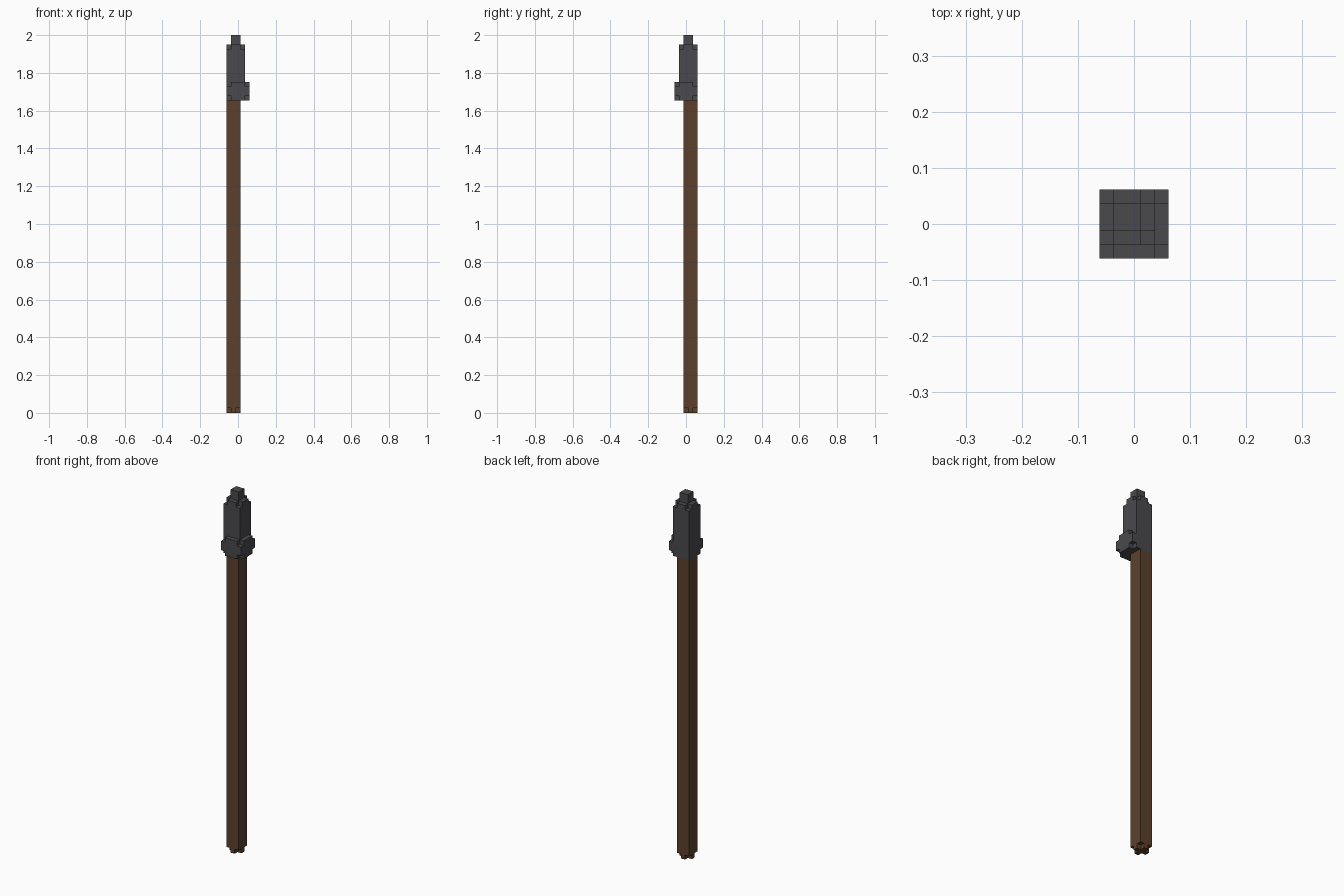
import bpy
import bmesh
from itertools import product
from mathutils import Vector

cube = bpy.data.objects.get("Cube")
if cube:
    bpy.data.objects.remove(cube, do_unlink=True)

UNIT = 2 / 81                              # edge of one block
ORIGIN = Vector((-2.5, -2.5, 0))


def make_material(name, color):
    mat = bpy.data.materials.new(name)
    mat.use_nodes = True
    mat.diffuse_color = color
    mat.node_tree.nodes["Principled BSDF"].inputs["Base Color"].default_value = color
    return mat


def block(low, high, notch_layers=(), keep=()):
    """Filled cells of a box; corner cells are missing in the notched layers."""
    xs, ys = (low[0], high[0] - 1), (low[1], high[1] - 1)
    cells = set(product(*(range(a, b) for a, b in zip(low, high))))
    return {c for c in cells if not (c[2] in notch_layers and c[0] in xs
                                     and c[1] in ys and c[:2] not in keep)}


def build(name, cells, solid, mat):
    """Skin the cells with their outer faces and merge the flat areas."""
    bm = bmesh.new()
    for cell in cells:
        for axis, side in product(range(3), (0, 1)):
            neighbour = list(cell)
            neighbour[axis] += 2 * side - 1
            if tuple(neighbour) in solid:
                continue
            corner = Vector(cell) + ORIGIN
            corner[axis] += side
            u, v = Vector(), Vector()
            u[(axis + 1) % 3] = 1
            v[(axis + 2) % 3] = 1
            loop = [corner, corner + u, corner + u + v, corner + v]
            if not side:
                loop.reverse()
            bm.faces.new([bm.verts.new(p * UNIT) for p in loop])
    bmesh.ops.remove_doubles(bm, verts=bm.verts, dist=UNIT / 100)
    bmesh.ops.dissolve_limit(bm, angle_limit=0.01, verts=bm.verts, edges=bm.edges)
    mesh = bpy.data.meshes.new(name)
    bm.to_mesh(mesh)
    bm.free()
    mesh.materials.append(mat)
    bpy.context.collection.objects.link(bpy.data.objects.new(name, mesh))


wood = make_material("dark brown wood", (0.107, 0.051, 0.024, 1))
metal = make_material("dark grey metal", (0.068, 0.068, 0.076, 1))

# Shaft, with clipped corners at the foot
shaft = block((0, 2, 0), (3, 5, 67), notch_layers=(0,))
# Collar, with clipped corners except where it runs flush with the shaft
collar = block((0, 0, 67), (5, 5, 71), notch_layers=(67, 70), keep=((0, 4),))
# Blade with clipped shoulders, and the small tip above it
blade = block((0, 1, 71), (4, 5, 79), notch_layers=(78,))
tip = block((1, 2, 79), (3, 4, 81))

solid = shaft | collar | blade | tip
for part, cells, mat in (("shaft", shaft, wood), ("collar", collar, metal),
                         ("blade", blade, metal), ("tip", tip, metal)):
    build(part, cells, solid, mat)
